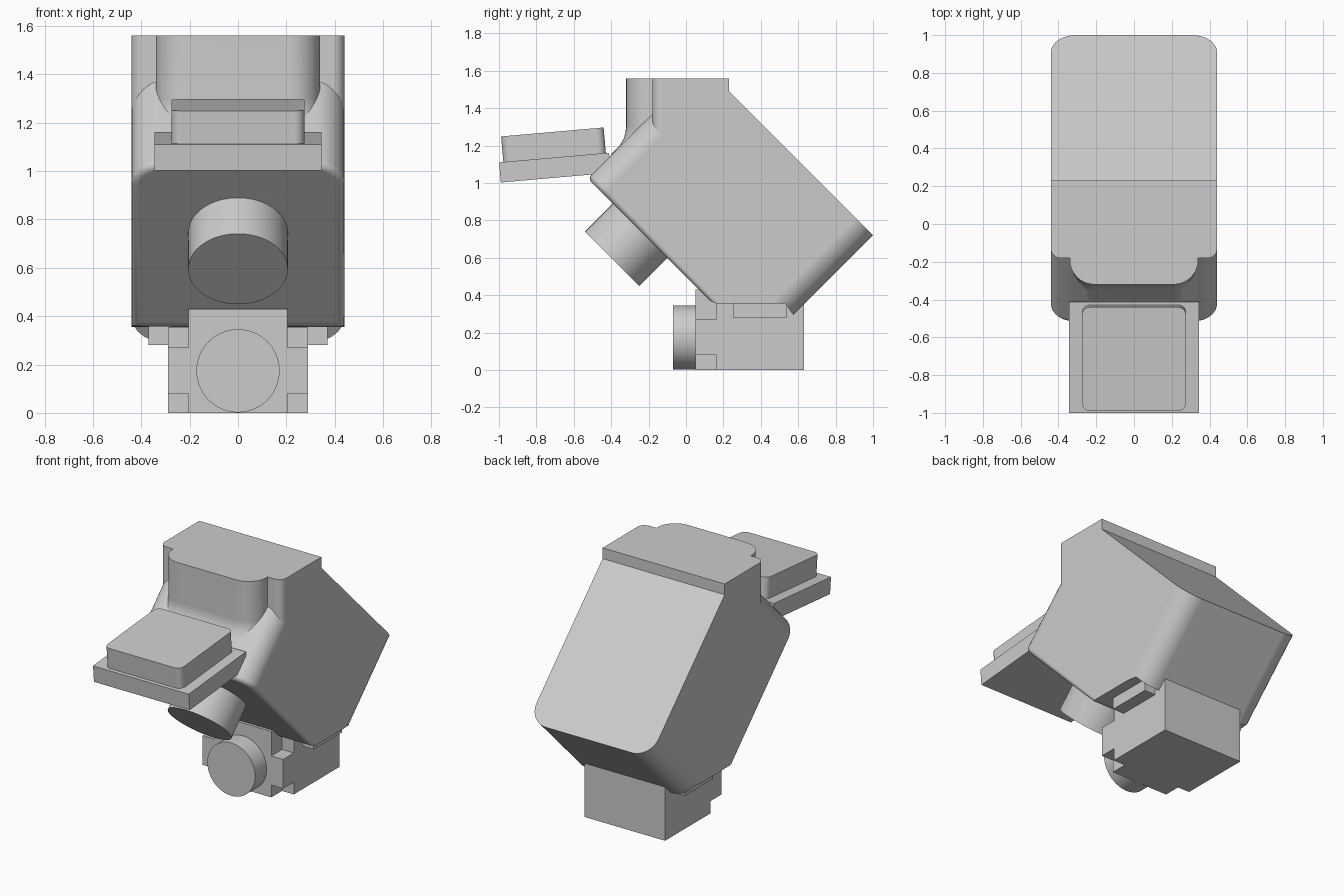
import bpy, bmesh, math
from mathutils import Vector

cube = bpy.data.objects.get("Cube")
if cube:
    bpy.data.objects.remove(cube, do_unlink=True)

grey = bpy.data.materials.new("plain_grey")
grey.use_nodes = True
COLOR = (0.6, 0.6, 0.6, 1)
grey.diffuse_color = COLOR
grey.node_tree.nodes["Principled BSDF"].inputs["Base Color"].default_value = COLOR
R2 = math.sqrt(0.5)


def finish(name, bm):
    bmesh.ops.recalc_face_normals(bm, faces=bm.faces[:])
    mesh = bpy.data.meshes.new(name)
    bm.to_mesh(mesh)
    bm.free()
    mesh.materials.append(grey)
    ob = bpy.data.objects.new(name, mesh)
    bpy.context.collection.objects.link(ob)
    bpy.ops.object.select_all(action='DESELECT')
    ob.select_set(True)
    bpy.context.view_layer.objects.active = ob
    bpy.ops.object.shade_smooth_by_angle(angle=math.radians(32))
    ob.modifiers.new("even_shading", 'WEIGHTED_NORMAL').keep_sharp = True
    return ob


def loft(rings):
    """Skin a stack of equal rings and cap both ends."""
    bm = bmesh.new()
    rows = [[bm.verts.new(p) for p in ring] for ring in rings]
    n = len(rows[0])
    for a, b in zip(rows, rows[1:]):
        for i in range(n):
            j = (i + 1) % n
            bm.faces.new((a[i], a[j], b[j], b[i]))
    bm.faces.new(rows[0][::-1])
    bm.faces.new(rows[-1])
    bmesh.ops.recalc_face_normals(bm, faces=bm.faces[:])
    return bm


def rounded(x, a0, a1, r0, r1, steps=10):
    """Outline of half width x from a0 to a1, corner radius r0 at a0 and r1 at a1."""
    pts = []
    corners = [(1, a0, 1, r0, -90), (1, a1, -1, r1, 0),
               (-1, a1, -1, r1, 90), (-1, a0, 1, r0, 180)]
    for sx, a, sa, r, start in corners:
        if r == 0:
            pts.append((sx * x, a))
            continue
        for k in range(steps + 1):
            t = math.radians(start + 90 * k / steps)
            pts.append((sx * (x - r) + r * math.cos(t), a + sa * r + r * math.sin(t)))
    return pts


def tilted(x, u, v):
    """Point in the frame of the body, which leans at 45 degrees."""
    return (x, (v - u) * R2, (v + u) * R2)


def cut(bm, co, no):
    """Remove what lies on the positive side of a plane and close the hole."""
    geom = bm.verts[:] + bm.edges[:] + bm.faces[:]
    bmesh.ops.bisect_plane(bm, geom=geom, plane_co=co, plane_no=no, clear_outer=True)
    bmesh.ops.edgeloop_fill(bm, edges=[e for e in bm.edges if e.is_boundary])
    bmesh.ops.recalc_face_normals(bm, faces=bm.faces[:])


def leaning_block():
    outline = rounded(0.44, -0.198, 1.096, 0.13, 0.12)
    return loft([[tilted(x, u, v) for x, u in outline] for v in (0.352, 1.216)])


def box(name, x0, x1, y0, y1, z0, z1):
    ring = [(x0, y0), (x1, y0), (x1, y1), (x0, y1)]
    return finish(name, loft([[(x, y, z) for x, y in ring] for z in (z0, z1)]))


def cylinder(name, start, end, radius):
    start, end = Vector(start), Vector(end)
    side = Vector((1, 0, 0))
    up = (end - start).normalized().cross(side)
    turns = [math.tau * k / 64 for k in range(64)]
    return finish(name, loft([[c + radius * (side * math.cos(t) + up * math.sin(t))
                               for t in turns] for c in (start, end)]))


# Leaning main body, flat underneath, softened around the lower front face
bm = leaning_block()
cut(bm, (0, 0, 1.5), (0, 0, 1))
cut(bm, (0, 0, 0.355), (0, 0, -1))
front = max(bm.faces, key=lambda f: f.normal.dot(Vector((0, -R2, -R2))))
bmesh.ops.bevel(bm, geom=front.edges[:], offset=0.03, segments=4,
                profile=0.5, affect='EDGES', clamp_overlap=True)
finish("main_body", bm)

# Lip hanging below the rear of the flat underside
bm = leaning_block()
cut(bm, (0, 0, 0.36), (0, 0, 1))
cut(bm, (0, 0.53, 0.355), (0, -0.055, -0.04))
finish("rear_lip", bm)

# Upright shoulder
outline = rounded(0.44, -0.18, 0.23, 0.05, 0)
finish("shoulder", loft([[(x, y, z) for x, y in outline] for z in (1.0, 1.56)]))

# Upright front column flaring into the body
rings = []
for z, d in [(1.56, 0), (1.3, 0), (1.27, 0.004), (1.24, 0.012), (1.2, 0.035),
             (1.16, 0.075), (1.12, 0.1)]:
    outline = rounded(0.34 + d, -0.32 - d, -0.05, 0.13 + d, 0)
    rings.append([(max(-0.439, min(0.439, x)), y, z) for x, y in outline])
finish("front_column", loft(rings))

# Lens barrel square to the lower front face
cylinder("lens_barrel", (0, -0.22, 0.77), (0, -0.395, 0.595), 0.206)


# Sloping tray with a thick rounded pad on it
def tray_part(name, half, a0, a1, b0, b1, r):
    tilt = math.radians(5)
    c, s = math.cos(tilt), math.sin(tilt)
    outline = rounded(half, a0, a1, r, r, 6)
    finish(name, loft([[(x, -0.99 + a * c - b * s, 1.003 + a * s + b * c)
                        for x, a in outline] for b in (b0, b1)]))


tray_part("tray", 0.345, 0, 0.59, 0, 0.108, 0)
tray_part("tray_pad", 0.275, 0.023, 0.573, 0.105, 0.245, 0.04)

# Mounting block with notched front corners
box("mount_block", -0.29, 0.29, 0.16, 0.63, 0, 0.356)
box("mount_front", -0.205, 0.205, 0.05, 0.165, 0, 0.43)
box("mount_crossbar", -0.29, 0.29, 0.0501, 0.165, 0.08, 0.27)
cylinder("mount_disc", (0, 0.06, 0.174), (0, -0.07, 0.174), 0.172)

# Side tabs under the body
for side, x0, x1 in (("left", 0.28, 0.37), ("right", -0.37, -0.28)):
    box(side + "_tab", x0, x1, 0.25, 0.54, 0.28, 0.36)
